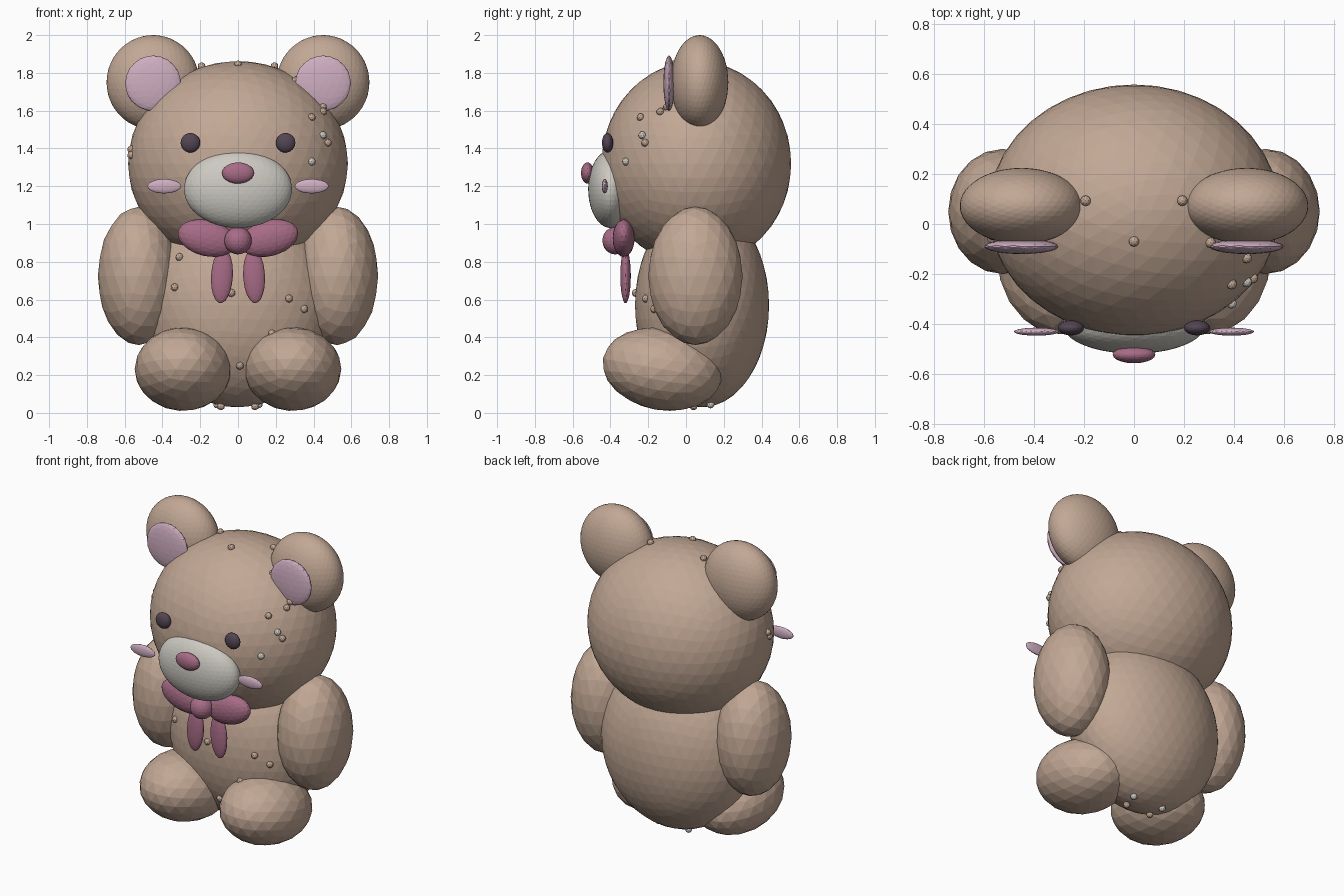
import bpy
from math import radians, sqrt

cube = bpy.data.objects.get("Cube")
if cube:
    bpy.data.objects.remove(cube, do_unlink=True)


def material(name, rgb):
    m = bpy.data.materials.new(name)
    m.use_nodes = True
    m.diffuse_color = (*rgb, 1)
    m.node_tree.nodes["Principled BSDF"].inputs["Base Color"].default_value = (*rgb, 1)
    return m


fur = material("brown_fur", (0.54, 0.39, 0.30))
cream = material("pale_cream", (0.61, 0.59, 0.54))
rose = material("rose_pink", (0.39, 0.15, 0.24))
lilac = material("light_lilac_pink", (0.62, 0.42, 0.53))
dark = material("dark_plum", (0.085, 0.06, 0.085))


def ellipsoid(name, mat, centre, radii, detail=3, tilt=(0, 0, 0)):
    """Flat-shaded, stretched icosphere; tilt in degrees."""
    bpy.ops.mesh.primitive_ico_sphere_add(
        subdivisions=detail, radius=1, location=centre,
        rotation=[radians(a) for a in tilt])
    ob = bpy.context.object
    ob.name = name
    ob.scale = radii
    ob.data.materials.append(mat)
    return ob


def pair(name, mat, centre, radii, detail=3, tilt=(0, 0, 0)):
    """Left part at +x and its mirrored twin at -x."""
    x, y, z = centre
    rx, ry, rz = tilt
    ellipsoid("left_" + name, mat, centre, radii, detail, tilt)
    ellipsoid("right_" + name, mat, (-x, y, z), radii, detail, (rx, -ry, -rz))


# Head and body
HEAD = ((0, 0.055, 1.32), (0.582, 0.502, 0.542))
BODY = ((0, 0.085, 0.57), (0.5, 0.355, 0.54))
ellipsoid("head", fur, *HEAD, detail=4)
ellipsoid("body", fur, *BODY, detail=4)

# Limbs
pair("arm", fur, (0.525, 0.05, 0.725), (0.217, 0.25, 0.366))
pair("leg", fur, (0.29, -0.125, 0.232), (0.257, 0.32, 0.218), tilt=(-10, 0, 0))

# Ears
pair("ear", fur, (0.45, 0.072, 1.75), (0.246, 0.152, 0.25), 4)
pair("inner_ear", lilac, (0.45, -0.09, 1.745), (0.148, 0.03, 0.147))

# Face
ellipsoid("muzzle", cream, (0, -0.4, 1.185), (0.286, 0.118, 0.206), 4)
ellipsoid("nose", rose, (0, -0.522, 1.27), (0.085, 0.034, 0.056))
pair("eye", dark, (0.252, -0.415, 1.43), (0.052, 0.03, 0.052))
pair("cheek", lilac, (0.39, -0.43, 1.2), (0.09, 0.016, 0.038))

# Bow
pair("bow_loop", rose, (0.165, -0.33, 0.925), (0.158, 0.058, 0.095), tilt=(0, -14, 0))
pair("bow_tail", rose, (0.085, -0.32, 0.725), (0.058, 0.028, 0.145), tilt=(0, -3, 0))
ellipsoid("bow_knot", rose, (0, -0.375, 0.912), (0.073, 0.068, 0.073))


# Small tufts set on the front surface of the head and body
def tuft(mat, x, y, z):
    ellipsoid("tuft", mat, (x, y, z), (0.021,) * 3, 2)


def front_tufts(shape, mat, spots):
    (cx, cy, cz), (rx, ry, rz) = shape
    for x, z in spots:
        depth = max(0, 1 - ((x - cx) / rx) ** 2 - ((z - cz) / rz) ** 2)
        tuft(mat, x, cy - ry * sqrt(depth), z)


front_tufts(HEAD, fur, [(0, 1.845), (0.305, 1.76), (0.45, 1.62), (0.45, 1.595),
                        (0.39, 1.565), (0.475, 1.43), (-0.565, 1.395), (-0.565, 1.365)])
front_tufts(HEAD, cream, [(0.45, 1.47), (0.39, 1.33)])
front_tufts(BODY, fur, [(-0.31, 0.825), (-0.335, 0.665), (-0.035, 0.635), (0.27, 0.605),
                        (0.35, 0.55), (0.18, 0.42), (0.01, 0.25)])

# Tufts on the crown and underside
for side in (-1, 1):
    tuft(fur, side * 0.193, 0.093, 1.835)
    tuft(fur, side * 0.09, 0.04, 0.035)
    tuft(cream, side * 0.11, 0.13, 0.045)
